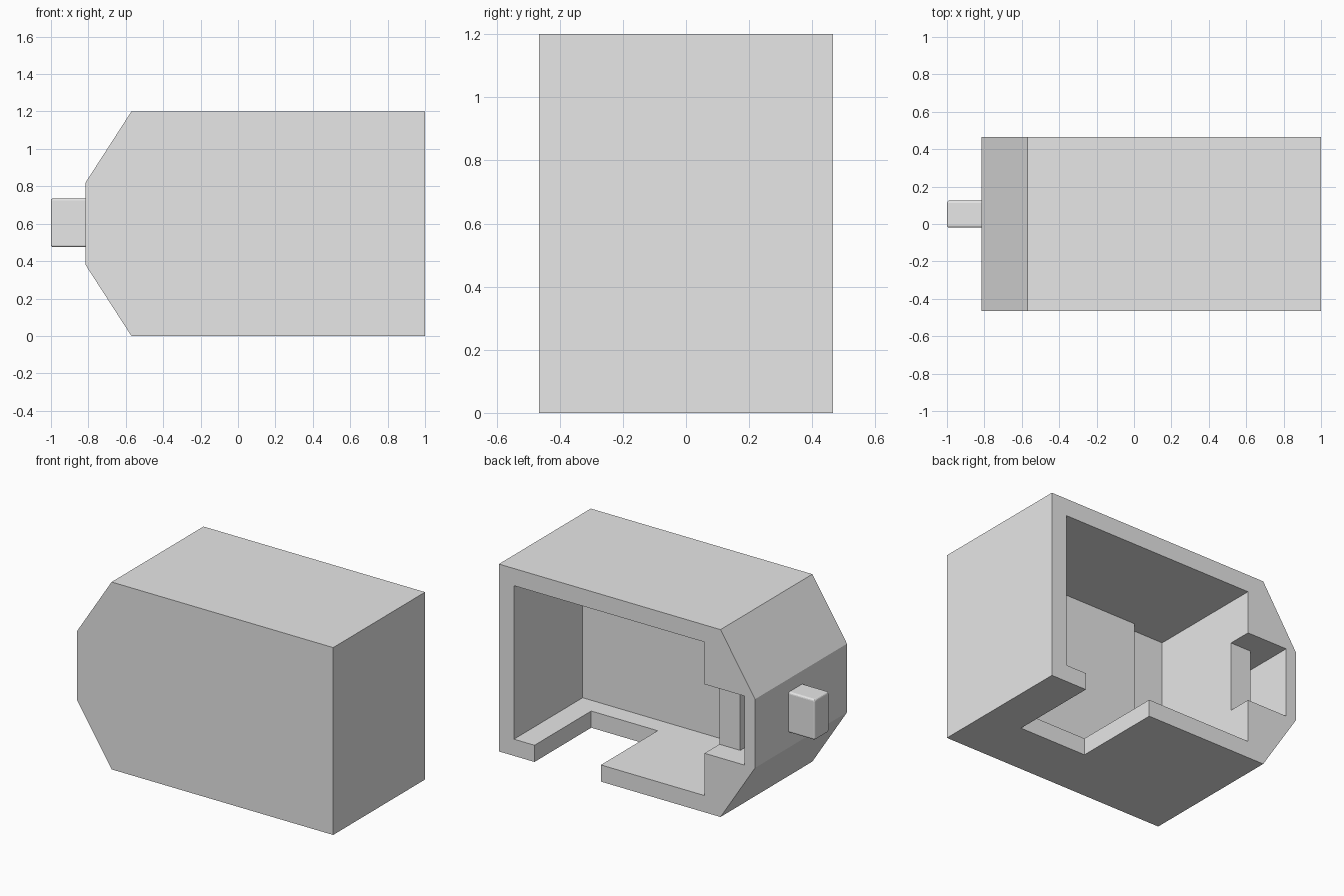
import bpy, bmesh
from mathutils import Vector

if "Cube" in bpy.data.objects:
    bpy.data.objects.remove(bpy.data.objects["Cube"], do_unlink=True)

grey = bpy.data.materials.new("light grey")
grey.use_nodes = True
COLOUR = (0.8, 0.8, 0.8, 1)
grey.diffuse_color = COLOUR
grey.node_tree.nodes["Principled BSDF"].inputs["Base Color"].default_value = COLOUR


def prism(name, outline, axis, low, high):
    """Extrude a 2D outline along y (outline in x, z) or z (outline in x, y)."""
    bm = bmesh.new()
    place = (lambda a, b: (a, low, b)) if axis == "y" else (lambda a, b: (a, b, low))
    face = bm.faces.new([bm.verts.new(place(a, b)) for a, b in outline])
    grown = bmesh.ops.extrude_face_region(bm, geom=[face])["geom"]
    shift = Vector((0, high - low, 0)) if axis == "y" else Vector((0, 0, high - low))
    bmesh.ops.translate(bm, vec=shift,
                        verts=[v for v in grown if isinstance(v, bmesh.types.BMVert)])
    bmesh.ops.recalc_face_normals(bm, faces=bm.faces)
    mesh = bpy.data.meshes.new(name)
    bm.to_mesh(mesh)
    bm.free()
    mesh.materials.append(grey)
    obj = bpy.data.objects.new(name, mesh)
    bpy.context.collection.objects.link(obj)
    return obj


def rect(a0, a1, b0, b1):
    return [(a0, b0), (a1, b0), (a1, b1), (a0, b1)]


def apply_modifier(obj, mod):
    with bpy.context.temp_override(object=obj, active_object=obj):
        bpy.ops.object.modifier_apply(modifier=mod.name)


def cut(obj, cutter):
    cutter.hide_render = True
    mod = obj.modifiers.new("cut", "BOOLEAN")
    mod.operation = "DIFFERENCE"
    mod.solver = "EXACT"
    mod.object = cutter
    apply_modifier(obj, mod)
    bpy.data.objects.remove(cutter, do_unlink=True)


# Housing block with a chamfered right end
HALF, TOP = 0.465, 1.2
OPEN = 0.6  # cutters run out past the back face
housing = prism("housing", [(1, 0), (1, TOP), (-0.57, TOP), (-0.815, 0.82),
                            (-0.815, 0.38), (-0.57, 0)], "y", -HALF, HALF)

# Main cavity, open at the back, with a deeper strip at one end
cut(housing, prism("cavity_cutter",
                   [(0.893, OPEN), (0.893, -0.23), (-0.196, -0.23), (-0.196, -0.295),
                    (-0.457, -0.295), (-0.457, OPEN)], "z", 0.107, 1.09))

# Stepped slot in the end wall
cut(housing, prism("slot_cutter",
                   [(-0.3, OPEN), (-0.3, 0.314), (-0.604, 0.314), (-0.604, -0.295),
                    (-0.741, -0.295), (-0.741, OPEN)], "z", 0.378, 0.82))

# Notch through the floor
cut(housing, prism("notch_cutter", rect(0.277, 0.748, -0.109, OPEN), "z", -0.1, 0.3))

# End button with softened edges
button = prism("end_button", rect(-1, -0.79, -0.02, 0.125), "z", 0.475, 0.735)
bevel = button.modifiers.new("soft_edges", "BEVEL")
bevel.width = 0.012
bevel.segments = 3
apply_modifier(button, bevel)
